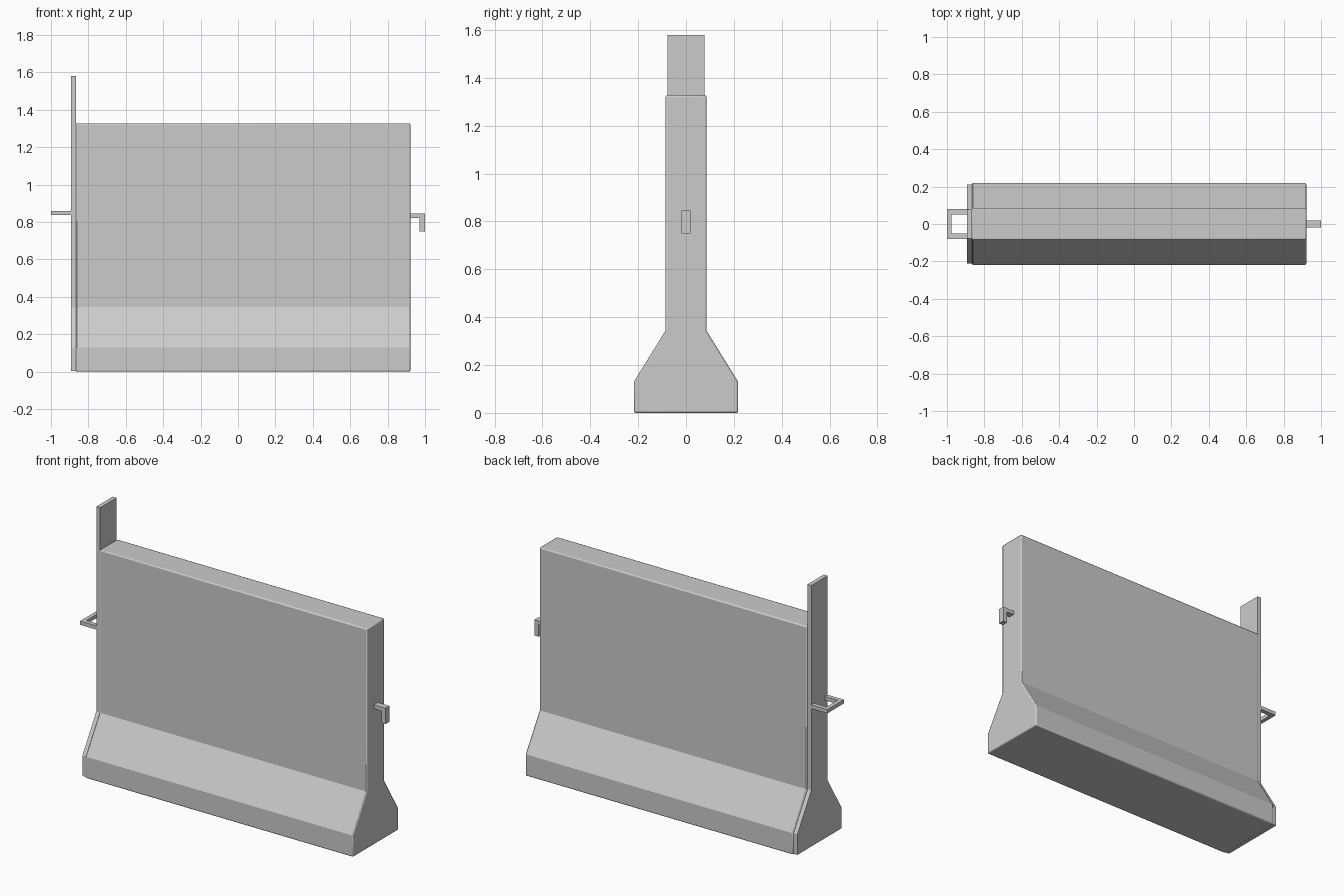
import bpy, bmesh, math

if "Cube" in bpy.data.objects:
    bpy.data.objects.remove(bpy.data.objects["Cube"])


def extrude(name, points, axis, start, end):
    """Extrude a closed 2D outline along x (points y,z), y (x,z) or z (x,y)."""
    place = {"x": lambda a, b: (start, a, b),
             "y": lambda a, b: (a, start, b),
             "z": lambda a, b: (a, b, start)}[axis]
    bm = bmesh.new()
    face = bm.faces.new([bm.verts.new(place(a, b)) for a, b in points])
    new = bmesh.ops.extrude_face_region(bm, geom=[face])["geom"]
    shift = [end - start if axis == k else 0 for k in "xyz"]
    bmesh.ops.translate(bm, vec=shift,
                        verts=[v for v in new if isinstance(v, bmesh.types.BMVert)])
    bmesh.ops.recalc_face_normals(bm, faces=bm.faces)
    mesh = bpy.data.meshes.new(name)
    bm.to_mesh(mesh)
    bm.free()
    obj = bpy.data.objects.new(name, mesh)
    bpy.context.collection.objects.link(obj)
    return obj


def mirrored(half):
    """Close a right-hand half outline with its mirror image."""
    return half + [(-a, b) for a, b in reversed(half)]


# Barrier wall with flared foot and slightly softened edges
wall = extrude("barrier_wall",
               mirrored([(0.218, 0), (0.218, 0.13), (0.085, 0.345), (0.085, 1.328)]),
               "x", -0.867, 0.921)
bevel = wall.modifiers.new("soft_edges", "BEVEL")
bevel.width = 0.007
bevel.segments = 2
bevel.limit_method = "ANGLE"
bevel.angle_limit = math.radians(50)
bpy.context.view_layer.objects.active = wall
wall.select_set(True)
bpy.ops.object.shade_smooth_by_angle(angle=math.radians(30))

# End plate following the wall outline and rising above it as a post
extrude("end_plate",
        mirrored([(0.211, 0.004), (0.211, 0.128), (0.078, 0.343), (0.078, 1.58)]),
        "x", -0.892, -0.866)

# Flat coupling loop on the plate side
extrude("coupling_loop",
        [(-0.885, -0.079), (-1, -0.079), (-1, 0.079), (-0.885, 0.079),
         (-0.885, 0.052), (-0.976, 0.052), (-0.976, -0.052), (-0.885, -0.052)],
        "z", 0.837, 0.86)

# Downturned coupling hook on the other end
extrude("coupling_hook",
        [(0.915, 0.845), (1, 0.845), (1, 0.75), (0.971, 0.75),
         (0.971, 0.822), (0.915, 0.822)],
        "y", -0.019, 0.019)
